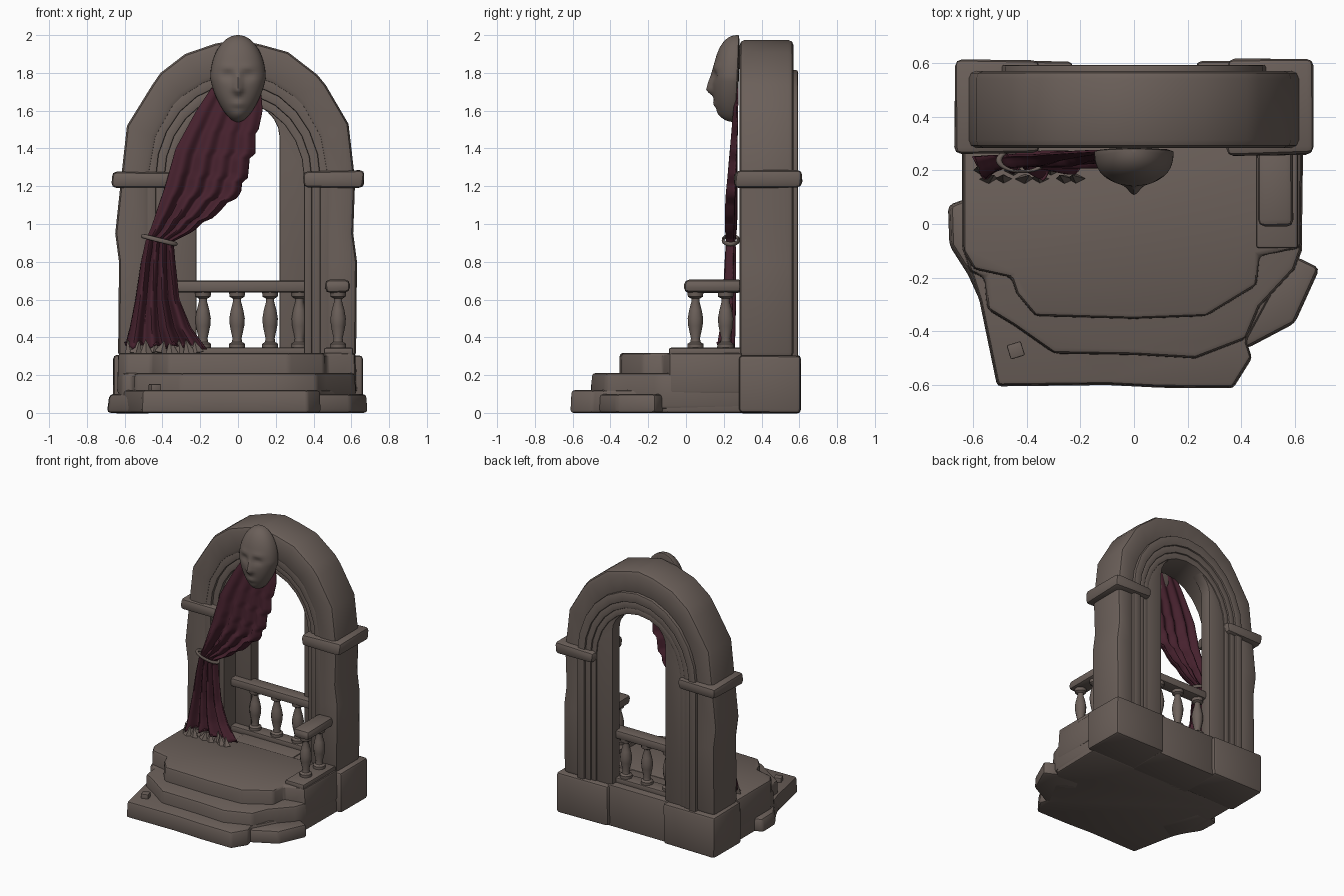
import bpy, bmesh, math, random
from mathutils import Vector, Matrix

if "Cube" in bpy.data.objects:
    bpy.data.objects.remove(bpy.data.objects["Cube"])

random.seed(4)


def material(name, rgb):
    m = bpy.data.materials.new(name)
    m.diffuse_color = (*rgb, 1)
    m.use_nodes = True
    m.node_tree.nodes["Principled BSDF"].inputs["Base Color"].default_value = m.diffuse_color
    return m


STONE = material("warm grey stone", (0.147, 0.116, 0.101))
CLOTH = material("wine red cloth", (0.064, 0.016, 0.028))


def finish(name, bm, mat=STONE, bevel=0.0, angle=35):
    """Bevel, smooth with sharp edges kept, and link the part."""
    bmesh.ops.recalc_face_normals(bm, faces=bm.faces)
    if bevel:
        edges = [e for e in bm.edges if len(e.link_faces) == 2 and e.calc_face_angle(0) > 0.5]
        bmesh.ops.bevel(bm, geom=edges, offset=bevel, segments=2, profile=0.5,
                        affect='EDGES', clamp_overlap=True)
    for f in bm.faces:
        f.smooth = True
    for e in bm.edges:
        if len(e.link_faces) == 2:
            e.smooth = e.calc_face_angle(0) < math.radians(angle)
    me = bpy.data.meshes.new(name)
    bm.to_mesh(me)
    bm.free()
    me.materials.append(mat)
    ob = bpy.data.objects.new(name, me)
    bpy.context.collection.objects.link(ob)
    return ob


def slab(name, pts, z0, z1, bevel=0.015, inset=0.0):
    """Vertical prism from a plan outline, top slightly drawn in."""
    bm = bmesh.new()
    k = 1 - inset
    lo = [bm.verts.new((x, y, z0)) for x, y in pts]
    hi = [bm.verts.new((x * k, y * k, z1)) for x, y in pts]
    n = len(pts)
    bm.faces.new(lo)
    bm.faces.new(hi)
    for i in range(n):
        j = (i + 1) % n
        bm.faces.new((lo[i], lo[j], hi[j], hi[i]))
    return finish(name, bm, bevel=bevel)


def box(name, x0, x1, y0, y1, z0, z1, bevel=0.012, jitter=0.0):
    bm = bmesh.new()
    bmesh.ops.create_cube(bm, size=1)
    for v in bm.verts:
        v.co = (x0 + (v.co.x + .5) * (x1 - x0), y0 + (v.co.y + .5) * (y1 - y0),
                z0 + (v.co.z + .5) * (z1 - z0))
        v.co += Vector([random.uniform(-jitter, jitter) for _ in range(3)])
    return finish(name, bm, bevel=bevel)


def arch_path(half, spring, rise, n=12, base=0.29):
    pts = [(half, base)]
    for i in range(n + 1):
        a = math.pi * i / n
        pts.append((half * math.cos(a), spring + rise * math.sin(a)))
    return pts + [(-half, base)]


def arch(name, outer, inner, y0, y1, bevel=0.008):
    """Solid arch band between two paths of equal length."""
    bm = bmesh.new()
    rows = [[bm.verts.new((x, y, z)) for x, z in p]
            for p, y in ((outer, y0), (inner, y0), (inner, y1), (outer, y1))]
    for i in range(len(outer) - 1):
        for a in range(4):
            b = (a + 1) % 4
            bm.faces.new((rows[a][i], rows[a][i + 1], rows[b][i + 1], rows[b][i]))
    for i in (0, -1):
        bm.faces.new([r[i] for r in rows])
    return finish(name, bm, bevel=bevel)


# Main arch with a worn, uneven outer outline
outer = [(.625, .29), (.63, .8), (.61, .95), (.62, 1.23), (.585, 1.53), (.465, 1.735), (.42, 1.79),
         (.265, 1.91), (.12, 1.95), (.0, 1.975), (-.12, 1.955), (-.28, 1.90), (-.41, 1.80),
         (-.455, 1.735), (-.588, 1.52), (-.62, 1.23), (-.65, .95), (-.63, .8), (-.635, .29)]
inner = [(.47, .29), (.47, .8), (.47, .95), (.47, 1.24), (.43, 1.46), (.34, 1.62), (.29, 1.67),
         (.18, 1.74), (.09, 1.77), (0, 1.78), (-.09, 1.77), (-.18, 1.74), (-.29, 1.67),
         (-.34, 1.62), (-.43, 1.46), (-.47, 1.24), (-.47, .95), (-.47, .8), (-.47, .29)]
arch("main_arch", outer, inner, .283, .57, 0.03)

# Stepped mouldings and the inner jamb
for i, (r0, r1, y0, y1) in enumerate([(.435, .495, .293, .592), (.39, .437, .312, .58),
                                      (.35, .392, .335, .57)]):
    arch(f"moulding_{i + 1}", arch_path(r1, 1.24, r1 * 1.16), arch_path(r0, 1.24, r0 * 1.15),
         y0, y1)
arch("inner_jamb", arch_path(.38, 1.24, .45), arch_path(.22, 1.46, .19), .47, .562)

# Capitals and plinths on both piers
for s, side in ((1, "right"), (-1, "left")):
    xs = sorted((s * .35, s * .665))
    box(f"{side}_capital", *xs, .26, .613, 1.195, 1.28, 0.025, 0.008)
    xs = sorted((s * .23, s * .66))
    box(f"{side}_plinth", *xs, .28, .606, 0, .305, 0.02, 0.003)
box("rear_sill", -.25, .25, .26, .578, 0, .31, 0.01)

# Platform layers, from the ground up
slab("bottom_step", [(-.51, -.605), (-.1, -.6), (.1, -.61), (.37, -.612), (.44, -.50), (.42, -.44),
                     (.55, -.2), (.62, -.1), (.625, .3), (-.635, .3), (-.635, -.1), (-.575, -.29)],
     0, .12, .015, .01)
slab("left_ground_rock", [(-.69, -.08), (-.62, -.19), (-.57, -.3), (-.4, -.2), (-.5, .1),
                          (-.64, .09), (-.695, .07)], 0, .1, .02, .02)
slab("right_ground_rock", [(.42, -.465), (.6, -.37), (.693, -.165), (.6, -.12), (.4, -.1),
                           (.25, -.4)], 0, .1, .02, .01)
slab("middle_step", [(-.635, .3), (-.635, -.1), (-.615, -.18), (-.56, -.2), (-.55, -.32), (-.45, -.38),
                     (-.30, -.485), (.0, -.49), (.23, -.503), (.42, -.43), (.47, -.31), (.60, -.17),
                     (.625, -.1), (.625, .3)], 0.02, .212, .02, .01)
slab("upper_step", [(-.64, .3), (-.64, -.1), (-.6, -.17), (-.46, -.2), (-.44, -.26), (-.37, -.345),
                    (0, -.355), (.27, -.345), (.46, -.23), (.47, -.12), (.625, -.09), (.63, .3)],
     .1, .318, .018, .01)
bm = bmesh.new()
bmesh.ops.create_cube(bm, size=.055, matrix=Matrix.Translation((-.44, -.47, .125)) @ Matrix.Rotation(.3, 4, 'Z'))
finish("loose_stone", bm, bevel=.005)


# Balustrades
def baluster(name, x, y):
    prof = [(0, .34), (.043, .34), (.043, .365), (.027, .375), (.024, .395), (.038, .46), (.041, .50),
            (.033, .545), (.021, .59), (.022, .605), (.04, .615), (.043, .645), (0, .645)]
    bm = bmesh.new()
    n = 12
    rings = [[bm.verts.new((x + r * math.cos(2 * math.pi * k / n), y + r * math.sin(2 * math.pi * k / n), z))
              for k in range(n)] for r, z in prof]
    for a, b in zip(rings, rings[1:]):
        for k in range(n):
            bm.faces.new((a[k], a[(k + 1) % n], b[(k + 1) % n], b[k]))
    bmesh.ops.remove_doubles(bm, verts=bm.verts, dist=1e-5)
    finish(name, bm)


for i, x in enumerate((-.185, -.005, .17, .325)):
    baluster(f"rear_baluster_{i + 1}", x, .47)
for i, y in enumerate((.05, .21)):
    baluster(f"side_baluster_{i + 1}", .53, y)
box("rear_rail", -.37, .37, .418, .520, .637, .70, .015)
box("rear_rail_base", -.37, .37, .418, .520, .30, .345, .008)
box("side_rail", .462, .59, -.01, .30, .637, .705, .025, .004)
box("side_rail_base", .455, .61, -.09, .30, .30, .345, .01)

# Mask: a flattened dome with sculpted features
bm = bmesh.new()
bmesh.ops.create_uvsphere(bm, u_segments=64, v_segments=48, radius=1)


def bump(x, z, cx, cz, sx, sz):
    return math.exp(-((x - cx) / sx) ** 2 - ((z - cz) / sz) ** 2)


for v in bm.verts:
    dx, dy, dz = v.co
    z = 1.77 + .23 * dz
    x = .147 * dx * (1 - .30 * max(0, -dz))
    y = .268 + .01 * dz - (.128 * (-dy) ** .8 if dy < 0 else -.012 * dy)
    if dy < 0:
        ridge = max(0, min(1, (1.83 - z) / .12)) if z > 1.705 else max(0, 1 - (1.705 - z) / .03)
        d = .034 * ridge * math.exp(-(x / (.013 + .012 * ridge)) ** 2)
        d += .010 * bump(x, z, 0, 1.635, .035, .016) + .010 * bump(x, z, 0, 1.575, .04, .03)
        for s in (-1, 1):
            d -= .017 * bump(x, z, s * .052, 1.785, .032, .022)
            d += .006 * bump(x, z, s * .052, 1.778, .02, .01)
            d += .006 * bump(x, z, s * .055, 1.83, .045, .018)
        y -= d * min(1, -dy * 1.5)
    v.co = (x, y, z)
finish("mask", bm, angle=60)

# Curtain: height, left edge, right edge, depth, fold size
rows = [(1.72, -.14, .12, .270, .004), (1.6, -.22, .13, .263, .007), (1.4, -.33, .08, .252, .013),
        (1.2, -.385, .01, .242, .020), (1.1, -.42, -.09, .24, .022), (.98, -.46, -.23, .238, .021),
        (.91, -.487, -.345, .237, .017), (.8, -.51, -.335, .235, .020), (.6, -.54, -.31, .23, .024),
        (.45, -.57, -.25, .222, .029), (.335, -.60, -.165, .212, .036)]


def cloth_row(z):
    for a, b in zip(rows, rows[1:]):
        if z >= b[0] - 1e-6:
            t = (a[0] - z) / (a[0] - b[0])
            return [p + (q - p) * t for p, q in zip(a, b)]


bm = bmesh.new()
NU, NV = 40, 60
grid = []
for j in range(NV + 1):
    z = 1.72 - (1.72 - .336) * j / NV
    _, xl, xr, y, amp = cloth_row(z)
    if .95 < z < 1.5:                       # torn free edge
        xr += .022 * ((j % 5) / 4 - .5)
    line = []
    for i in range(NU + 1):
        u = i / NU
        fold = math.cos(u * 2 * math.pi * 4 + .6 * math.sin(z * 4)) + .35 * math.cos(u * 15 + z * 2)
        zz = z + (.04 * abs((i % 8) / 4 - 1) if j == NV else 0) * (u < .9)
        if .9 < z < 1.6:                    # diagonal sag towards the tie
            zz -= .04 * u * (1 - abs(z - 1.25) / .35)
        line.append(bm.verts.new((xl + (xr - xl) * u, y + amp * fold, zz)))
    grid.append(line)
for a, b in zip(grid, grid[1:]):
    for i in range(NU):
        bm.faces.new((a[i], a[i + 1], b[i + 1], b[i]))
curtain = finish("curtain", bm, CLOTH, angle=60)
mod = curtain.modifiers.new("thickness", 'SOLIDIFY')
mod.thickness = .008
mod.offset = 0

# Curtain tie
bpy.ops.mesh.primitive_torus_add(major_radius=.088, minor_radius=.012, major_segments=28, minor_segments=8,
                                 location=(-.417, .237, .915), rotation=(0, math.radians(14), 0))
tie = bpy.context.object
tie.name = "curtain_tie"
tie.scale = (1, .48, 1)
tie.data.materials.append(STONE)
bpy.ops.object.shade_smooth()

# Pointed stone fringe along the curtain hem
bm = bmesh.new()
for i in range(9):
    x = -.575 + i * .044
    y = .185 + .02 * math.cos(i * 2.1)
    m = (Matrix.Translation((x, y, .350)) @ Matrix.Rotation(random.uniform(-.35, .35), 4, 'Y')
         @ Matrix.Rotation(-.2, 4, 'X') @ Matrix.Diagonal((1, .5, 1, 1)))
    bmesh.ops.create_cone(bm, cap_ends=True, segments=4, radius1=.036, radius2=0,
                          depth=random.uniform(.065, .09), matrix=m)
finish("hem_fringe", bm)
